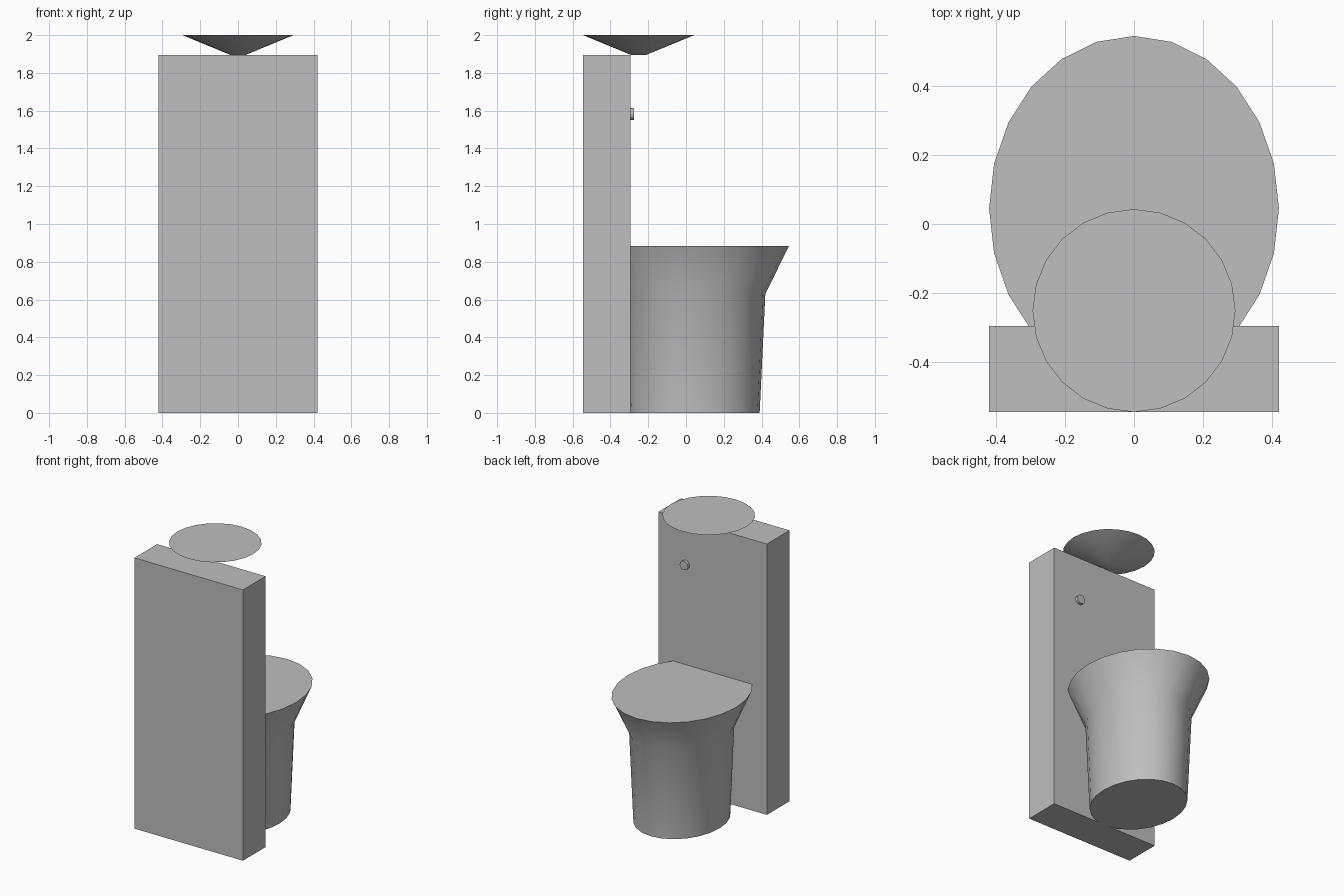
import bpy, bmesh
from math import sin, cos, tau, radians

old = bpy.data.objects.get("Cube")
if old:
    bpy.data.objects.remove(old, do_unlink=True)

GREY = 0.52
ceramic = bpy.data.materials.new("plain grey")
ceramic.use_nodes = True
ceramic.diffuse_color = (GREY, GREY, GREY, 1)
ceramic.node_tree.nodes["Principled BSDF"].inputs["Base Color"].default_value = (GREY, GREY, GREY, 1)


def finish(name, bm, location, smooth=False):
    bmesh.ops.recalc_face_normals(bm, faces=bm.faces)
    mesh = bpy.data.meshes.new(name)
    bm.to_mesh(mesh)
    bm.free()
    mesh.materials.append(ceramic)
    obj = bpy.data.objects.new(name, mesh)
    bpy.context.collection.objects.link(obj)
    obj.location = location
    if smooth:
        bpy.ops.object.select_all(action='DESELECT')
        obj.select_set(True)
        bpy.context.view_layer.objects.active = obj
        bpy.ops.object.shade_smooth_by_angle(angle=radians(40))
    return obj


def loft(name, rings, location, sides=24, smooth=True):
    """Closed solid through elliptical rings of (x radius, y radius, height)."""
    bm = bmesh.new()
    loops = [[bm.verts.new((rx * cos(tau * i / sides), ry * sin(tau * i / sides), z))
              for i in range(sides)] for rx, ry, z in rings]
    for low, high in zip(loops, loops[1:]):
        for i in range(sides):
            j = (i + 1) % sides
            bm.faces.new((low[i], low[j], high[j], high[i]))
    bm.faces.new(loops[0][::-1])
    bm.faces.new(loops[-1])
    return finish(name, bm, location, smooth)


# Tall upright panel
bm = bmesh.new()
bmesh.ops.create_cube(bm, size=1)
bmesh.ops.scale(bm, vec=(0.84, 0.25, 1.895), verts=bm.verts)
finish("tall_panel", bm, (0, -0.42, 1.895 / 2))

# Flared pedestal bowl, its back running into the panel
RX, RY = 0.42, 0.5
profile = [(0.69, 0), (0.75, 0.63), (1, 0.883)]
loft("pedestal_bowl", [(RX * s, RY * s, z) for s, z in profile], (0, 0.045, 0))

# Shallow conical basin on top of the panel
loft("top_basin", [(0.04, 0.04, 0), (0.294, 0.294, 0.105)], (0, -0.251, 1.895))

# Small flush button on the bowl side of the panel
button = loft("flush_button", [(0.032, 0.032, -0.01), (0.032, 0.032, 0.02)],
              (0.21, -0.295, 1.583), sides=12, smooth=False)
button.rotation_euler.x = radians(-90)
